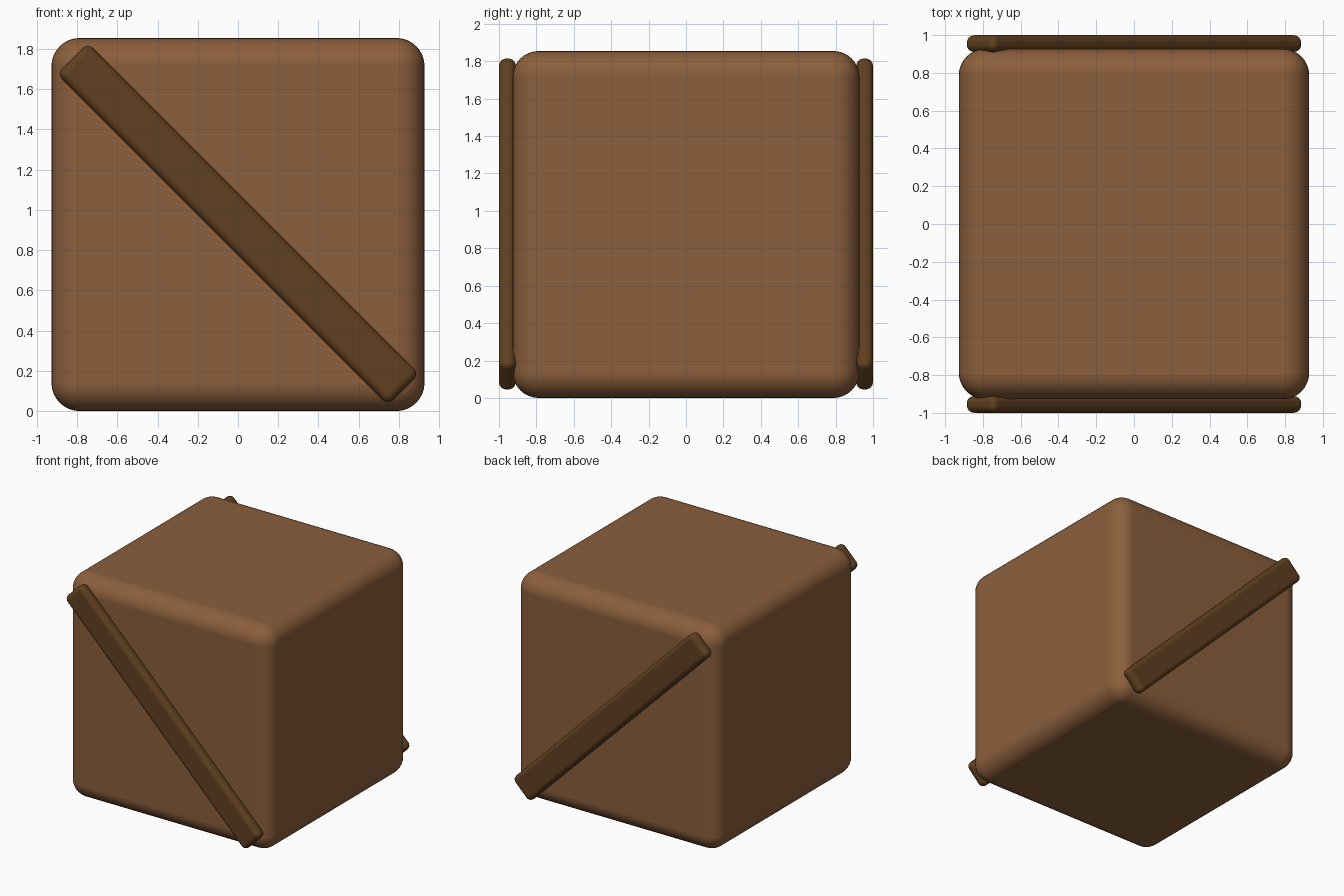
import bpy
import math

cube = bpy.data.objects.get("Cube")
if cube:
    bpy.data.objects.remove(cube, do_unlink=True)


def make_material(name, rgb):
    mat = bpy.data.materials.new(name)
    mat.use_nodes = True
    colour = (*rgb, 1.0)
    mat.diffuse_color = colour
    mat.node_tree.nodes["Principled BSDF"].inputs["Base Color"].default_value = colour
    return mat


def rounded_box(name, size, location, radius, segments, mat, tilt=0.0):
    """Box with rounded edges, turned about the y axis by tilt."""
    bpy.ops.mesh.primitive_cube_add(size=1, location=location)
    obj = bpy.context.object
    obj.name = name
    obj.scale = size
    bpy.ops.object.transform_apply(location=False, rotation=False, scale=True)
    obj.rotation_euler.y = tilt
    obj.data.materials.append(mat)
    bevel = obj.modifiers.new("Rounded edges", 'BEVEL')
    bevel.width = radius
    bevel.segments = segments
    bevel.harden_normals = True
    bpy.ops.object.shade_smooth_by_angle(angle=math.radians(40))
    # Keep the rounding ahead of any smoothing modifier
    bpy.ops.object.modifier_move_to_index(modifier=bevel.name, index=0)
    for poly in obj.data.polygons:
        poly.use_smooth = True
    return obj


wood = make_material("Brown wood", (0.258, 0.114, 0.045))
dark_wood = make_material("Dark brown wood", (0.117, 0.051, 0.0144))

# Crate body
rounded_box("crate_body", (1.855, 1.855, 1.855), (0, 0, 0.9275), 0.14, 8, wood)

# Diagonal braces, both high on the right side
for name, side in (("front_brace", -1), ("back_brace", 1)):
    rounded_box(name, (2.33, 0.09, 0.22), (0, side * 0.955, 0.93),
                0.04, 5, dark_wood, math.radians(45))
